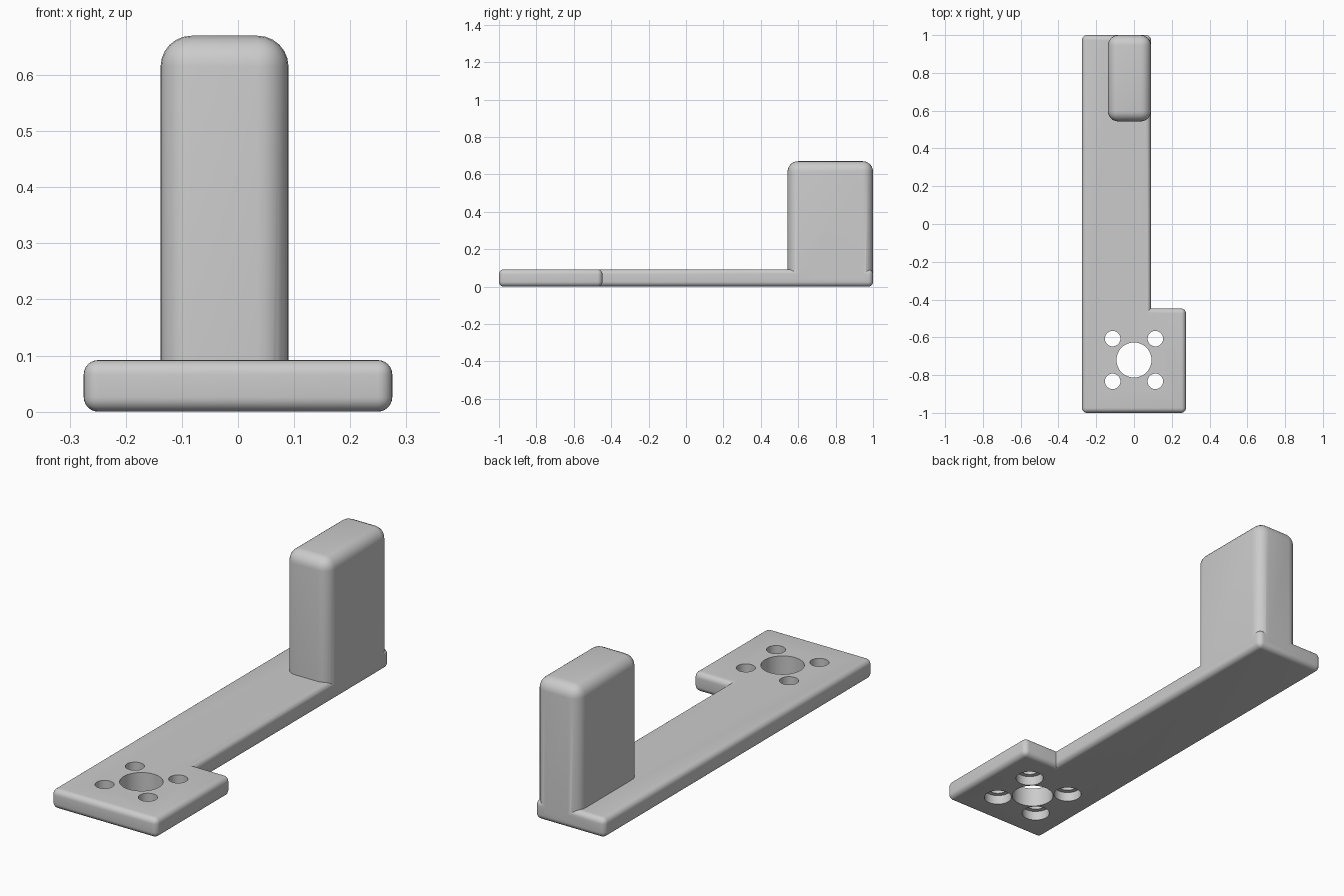
import bpy, bmesh, math

if "Cube" in bpy.data.objects:
    bpy.data.objects.remove(bpy.data.objects["Cube"])

grey = bpy.data.materials.new("plain_grey")
grey.diffuse_color = (0.6, 0.6, 0.6, 1)
grey.use_nodes = True
grey.node_tree.nodes["Principled BSDF"].inputs["Base Color"].default_value = grey.diffuse_color


def solid(name, outline, z0, z1, radius, keep_sharp):
    """Extrude an outline and round every edge that keep_sharp does not pick."""
    bm = bmesh.new()
    base = bm.faces.new([bm.verts.new((x, y, z0)) for x, y in outline])
    ext = bmesh.ops.extrude_face_region(bm, geom=[base], use_keep_orig=True)
    for g in ext["geom"]:
        if isinstance(g, bmesh.types.BMVert):
            g.co.z = z1
    bmesh.ops.recalc_face_normals(bm, faces=bm.faces)
    edges = [e for e in bm.edges if not keep_sharp(e)]
    bmesh.ops.bevel(bm, geom=edges, offset=radius, offset_type='OFFSET',
                    segments=6, profile=0.5, affect='EDGES', clamp_overlap=True)
    bmesh.ops.recalc_face_normals(bm, faces=bm.faces)
    me = bpy.data.meshes.new(name)
    bm.to_mesh(me)
    bm.free()
    me.materials.append(grey)
    ob = bpy.data.objects.new(name, me)
    bpy.context.collection.objects.link(ob)
    return ob


def combine(target, other, operation):
    """Boolean the other object into the target, then remove it."""
    mod = target.modifiers.new("bool", 'BOOLEAN')
    mod.operation, mod.solver, mod.object = operation, 'EXACT', other
    bpy.context.view_layer.objects.active = target
    bpy.ops.object.modifier_apply(modifier=mod.name)
    bpy.data.objects.remove(other)


def drill(target, x, y, r, z0, z1):
    bpy.ops.mesh.primitive_cylinder_add(vertices=48, radius=r, depth=z1 - z0,
                                        location=(x, y, (z0 + z1) / 2))
    cutter = bpy.context.object
    cutter.hide_render = True
    cutter.data.materials.append(grey)
    combine(target, cutter, 'DIFFERENCE')


# L-shaped base plate, inner corner left sharp
L, R, ARM, STEP = -0.275, 0.275, 0.09, -0.447
plate = solid("bracket", [(L, -1), (R, -1), (R, STEP), (ARM, STEP), (ARM, 1), (L, 1)],
              0, 0.092, 0.026,
              lambda e: all(abs(v.co.x - ARM) < 1e-4 and abs(v.co.y - STEP) < 1e-4
                            for v in e.verts))

# upright block, sunk into the plate
post = solid("upright", [(-0.138, 0.543), (ARM, 0.543), (ARM, 1), (-0.138, 1)],
             0.04, 0.67, 0.055,
             lambda e: all(v.co.z < 0.05 for v in e.verts))
combine(plate, post, 'UNION')

# central hole and four screw holes, counterbored from below
CY, OFF = -0.72, 0.113
drill(plate, 0, CY, 0.093, -0.1, 0.2)
for sx in (-1, 1):
    for sy in (-1, 1):
        drill(plate, sx * OFF, CY + sy * OFF, 0.041, -0.1, 0.2)
        drill(plate, sx * OFF, CY + sy * OFF, 0.062, -0.1, 0.045)

bpy.ops.object.select_all(action='DESELECT')
plate.select_set(True)
bpy.context.view_layer.objects.active = plate
bpy.ops.object.shade_smooth_by_angle(angle=math.radians(30))
